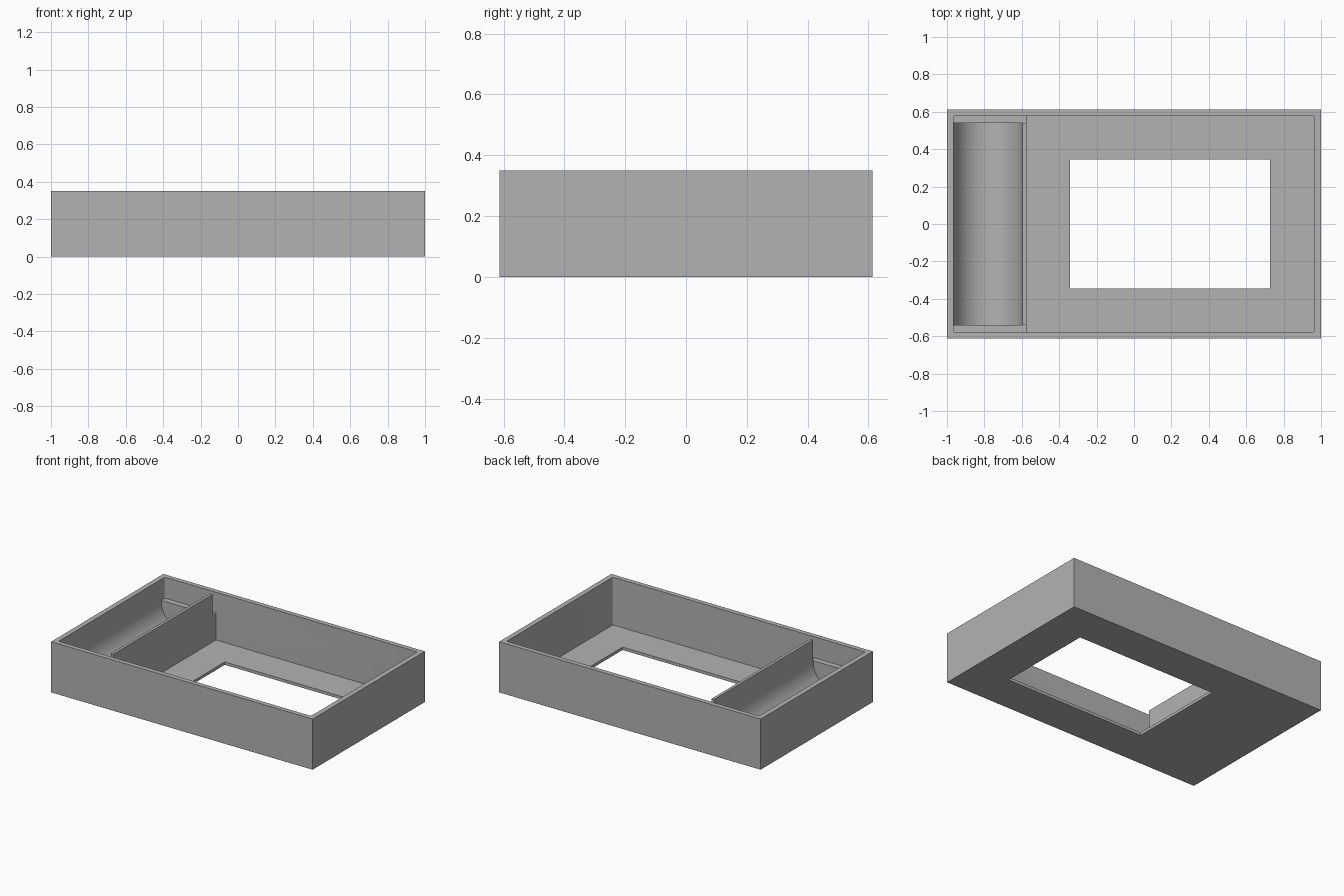
import bpy, bmesh
from math import pi, cos, sin
from mathutils import Vector

if "Cube" in bpy.data.objects:
    bpy.data.objects.remove(bpy.data.objects["Cube"], do_unlink=True)

# Main dimensions
HX, HY, HEIGHT = 1.0, 0.613, 0.35
IX, IY = 0.965, 0.58
FLOOR, LEDGE = 0.02, 0.205
DIV_IN, DIV_OUT, TROUGH_Y = -0.595, -0.575, 0.54
ABOVE = HEIGHT + 0.1

grey = bpy.data.materials.new("plain_grey")
grey.use_nodes = True
grey.diffuse_color = (0.45, 0.45, 0.45, 1)
grey.node_tree.nodes["Principled BSDF"].inputs["Base Color"].default_value = (0.45, 0.45, 0.45, 1)


def prism(name, outline, offset):
    """Solid made by sweeping a closed outline of 3D points along an offset."""
    bm = bmesh.new()
    face = bm.faces.new([bm.verts.new(p) for p in outline])
    swept = bmesh.ops.extrude_face_region(bm, geom=[face])["geom"]
    bmesh.ops.translate(bm, vec=Vector(offset),
                        verts=[g for g in swept if isinstance(g, bmesh.types.BMVert)])
    bmesh.ops.recalc_face_normals(bm, faces=bm.faces)
    mesh = bpy.data.meshes.new(name)
    bm.to_mesh(mesh)
    bm.free()
    mesh.materials.append(grey)
    obj = bpy.data.objects.new(name, mesh)
    bpy.context.collection.objects.link(obj)
    return obj


def box(name, x0, x1, y0, y1, z0, z1, round_left=0, round_right=0, steps=4):
    """Upright box, with optional rounded vertical corners on either x side."""
    outline = []
    corners = [(x1, y1, -1, -1, round_right), (x0, y1, 1, -1, round_left),
               (x0, y0, 1, 1, round_left), (x1, y0, -1, 1, round_right)]
    for quarter, (x, y, sx, sy, r) in enumerate(corners):
        for i in range(steps + 1 if r else 1):
            a = (quarter + i / steps) * pi / 2
            outline.append((x + r * (sx + cos(a)), y + r * (sy + sin(a)), z0) if r else (x, y, z0))
    return prism(name, outline, (0, 0, z1 - z0))


def combine(target, tool, operation):
    """Apply a boolean and discard the tool object."""
    tool.hide_render = True
    mod = target.modifiers.new(tool.name, "BOOLEAN")
    mod.operation, mod.solver, mod.object = operation, "EXACT", tool
    bpy.context.view_layer.objects.active = target
    bpy.ops.object.modifier_apply(modifier=mod.name)
    bpy.data.objects.remove(tool, do_unlink=True)


# Solid block that the recesses are cut from
tray = box("tray", -HX, HX, -HY, HY, 0, HEIGHT)

# Upper cavity down to the ledges, then the deep pocket and the floor window
combine(tray, box("cavity_cutter", -IX, IX, -IY, IY, LEDGE, ABOVE, 0.01, 0.01), "DIFFERENCE")
combine(tray, box("pocket_cutter", DIV_OUT, IX, -IY, IY, FLOOR, ABOVE, 0, 0.01), "DIFFERENCE")
combine(tray, box("window_cutter", -0.343, 0.727, -0.345, 0.345, -0.1, 0.1), "DIFFERENCE")

# Half-round trough
radius = (DIV_IN + IX) / 2
centre = (DIV_IN - IX) / 2
arc = [pi + pi * i / 32 for i in range(33)]
profile = [(centre + radius * cos(a), -TROUGH_Y, LEDGE + radius * sin(a)) for a in arc]
profile += [(DIV_IN, -TROUGH_Y, ABOVE), (-IX, -TROUGH_Y, ABOVE)]
combine(tray, prism("trough_cutter", profile, (0, 2 * TROUGH_Y, 0)), "DIFFERENCE")

# Thin divider between trough and pocket, full height
combine(tray, box("divider", DIV_IN, DIV_OUT, -TROUGH_Y, TROUGH_Y, LEDGE, HEIGHT), "UNION")

# Smooth the trough and small corner rounds, keep the rest crisp
bpy.ops.object.select_all(action="DESELECT")
tray.select_set(True)
bpy.context.view_layer.objects.active = tray
bpy.ops.object.shade_smooth_by_angle(angle=pi / 6)
